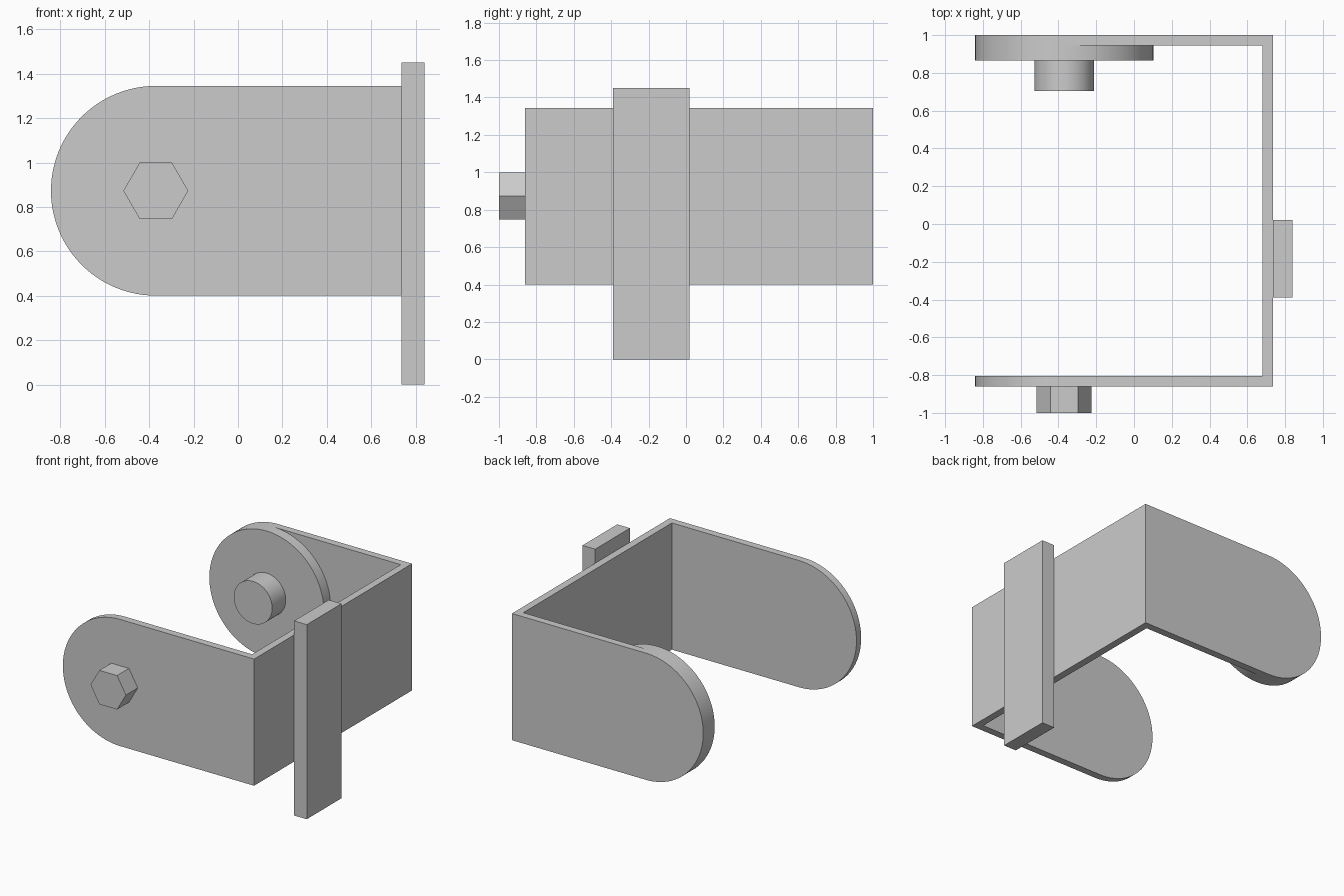
import bpy, bmesh
from math import sin, cos, pi, radians
from mathutils import Vector

if "Cube" in bpy.data.objects:
    bpy.data.objects.remove(bpy.data.objects["Cube"])

grey = bpy.data.materials.new("plain grey")
grey.use_nodes = True
grey.diffuse_color = (0.6, 0.6, 0.6, 1)
grey.node_tree.nodes["Principled BSDF"].inputs["Base Color"].default_value = (0.6, 0.6, 0.6, 1)

# Shared pivot axis and bracket limits
PX, PZ, R = -0.37, 0.873, 0.472
RIGHT, FRONT, BACK, WALL = 0.735, -0.86, 1.0, 0.055


def prism(name, points, offset, smooth=False):
    """Extrude a closed outline along offset into a solid."""
    bm = bmesh.new()
    face = bm.faces.new([bm.verts.new(p) for p in points])
    side = bmesh.ops.extrude_face_region(bm, geom=[face])["geom"]
    bmesh.ops.translate(bm, vec=Vector(offset),
                        verts=[v for v in side if isinstance(v, bmesh.types.BMVert)])
    bmesh.ops.recalc_face_normals(bm, faces=bm.faces)
    mesh = bpy.data.meshes.new(name)
    bm.to_mesh(mesh)
    bm.free()
    mesh.materials.append(grey)
    obj = bpy.data.objects.new(name, mesh)
    bpy.context.collection.objects.link(obj)
    if smooth:
        shade(obj)
    return obj


def shade(obj):
    bpy.ops.object.select_all(action='DESELECT')
    obj.select_set(True)
    bpy.context.view_layer.objects.active = obj
    bpy.ops.object.shade_smooth_by_angle(angle=radians(30))


def round_bar(name, radius, sides, y0, y1, smooth=True):
    """Cylinder or hexagon on the pivot axis."""
    ring = [(PX + radius * cos(2 * pi * i / sides), y0,
             PZ + radius * sin(2 * pi * i / sides)) for i in range(sides)]
    return prism(name, ring, (0, y1 - y0, 0), smooth)


# U-shaped bracket: plan outline trimmed by a rounded-end side outline
plan = [(-1, FRONT), (RIGHT, FRONT), (RIGHT, BACK), (-1, BACK), (-1, BACK - WALL),
        (RIGHT - WALL, BACK - WALL), (RIGHT - WALL, FRONT + WALL), (-1, FRONT + WALL)]
bracket = prism("bracket", [(x, y, 0.2) for x, y in plan], (0, 0, 1.4))
arc = [(PX + R * cos(a), -1.2, PZ + R * sin(a))
       for a in (pi / 2 + pi * i / 48 for i in range(49))]
trim = prism("bracket_trim", arc + [(1, -1.2, PZ - R), (1, -1.2, PZ + R)], (0, 2.4, 0))
trim.hide_render = True
cut = bracket.modifiers.new("rounded ends", 'BOOLEAN')
cut.operation, cut.solver, cut.object = 'INTERSECT', 'EXACT', trim
bpy.context.view_layer.objects.active = bracket
bpy.ops.object.modifier_apply(modifier=cut.name)
bpy.data.objects.remove(trim)
shade(bracket)

# Pivot hardware
round_bar("pivot_disc", R, 96, 0.865, BACK - WALL)
round_bar("pivot_boss", 0.158, 64, 0.705, 0.865)
round_bar("hex_bolt_head", 0.146, 6, -1.0, FRONT, smooth=False)

# Upright bar on the outer side of the bracket
prism("upright_bar", [(RIGHT, -0.39, 0), (0.84, -0.39, 0), (0.84, 0.02, 0), (RIGHT, 0.02, 0)],
      (0, 0, 1.45))
